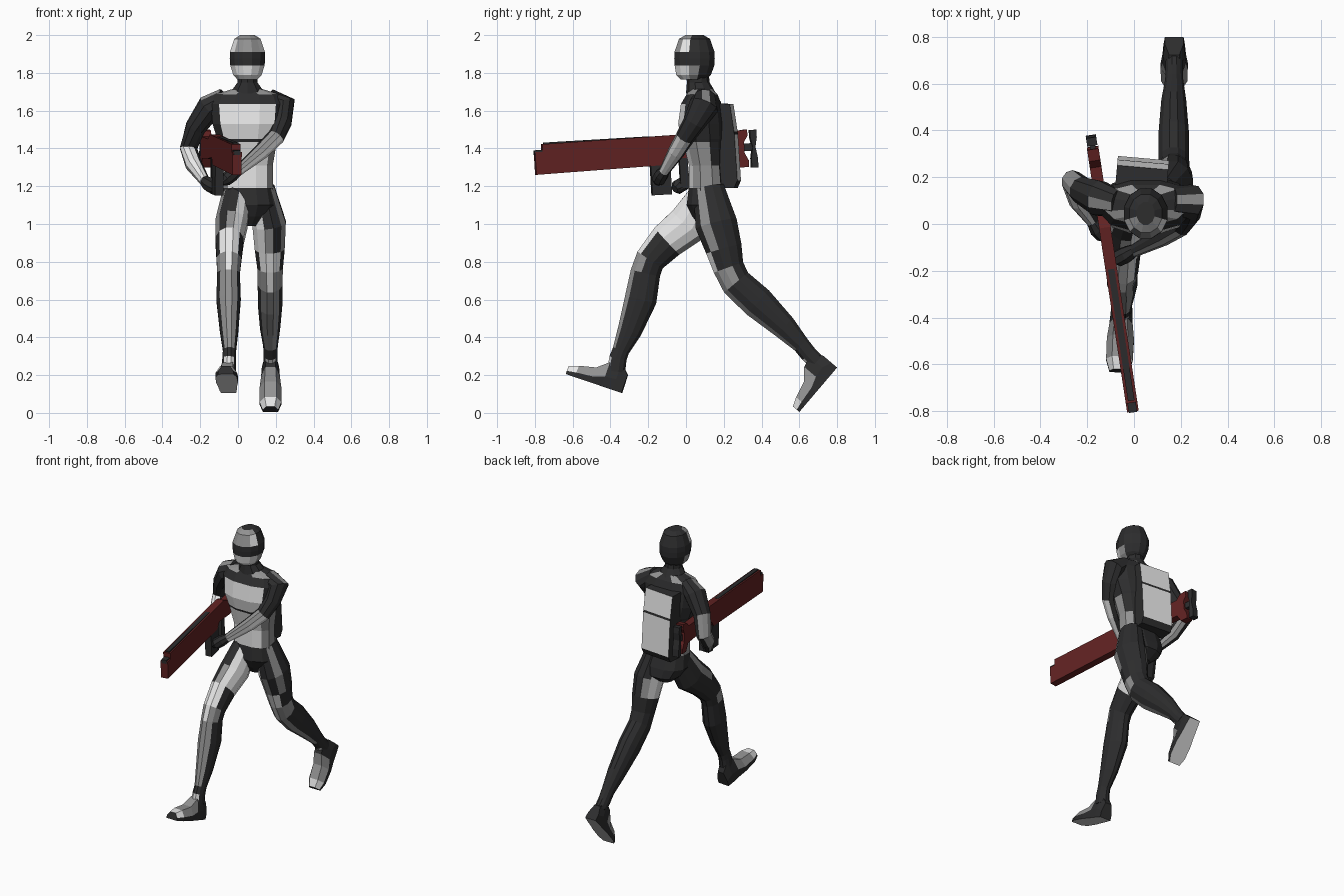
import bpy, bmesh, math
from mathutils import Vector, Matrix

if "Cube" in bpy.data.objects:
    bpy.data.objects.remove(bpy.data.objects["Cube"])

# Flat colours
MATS = []
for name, c in [("dark suit", (0.026, 0.026, 0.027)), ("mid grey panel", (0.29, 0.29, 0.29)),
                ("light plate", (0.80, 0.80, 0.80)), ("dark red", (0.12, 0.016, 0.016))]:
    m = bpy.data.materials.new(name)
    m.diffuse_color = (*c, 1)
    m.use_nodes = True
    m.node_tree.nodes["Principled BSDF"].inputs["Base Color"].default_value = m.diffuse_color
    MATS.append(m)
DARK, MID, LIGHT, RED = range(4)


def finish(name, bm):
    bmesh.ops.recalc_face_normals(bm, faces=bm.faces)
    me = bpy.data.meshes.new(name)
    bm.to_mesh(me)
    bm.free()
    for m in MATS:
        me.materials.append(m)
    ob = bpy.data.objects.new(name, me)
    bpy.context.collection.objects.link(ob)
    return ob


def loft(name, sections, rule, caps=(DARK, DARK)):
    """Skin a list of equal-sized loops; rule(ring, side) gives the colour."""
    bm = bmesh.new()
    rows = [[bm.verts.new(p) for p in s] for s in sections]
    n = len(rows[0])
    for i in range(len(rows) - 1):
        for j in range(n):
            k = (j + 1) % n
            f = bm.faces.new((rows[i][j], rows[i][k], rows[i + 1][k], rows[i + 1][j]))
            f.material_index = rule(i, j)
    for row, c in ((rows[0], caps[0]), (rows[-1], caps[1])):
        bm.faces.new(row).material_index = c
    return finish(name, bm)


def tube(name, rings, rule=lambda i, j: DARK, n=12, flat=False, power=1.0, caps=(DARK, DARK)):
    """Rings of (x, y, z, rx, ry). Sides: 0 = +x, n/4 = front, n/2 = -x when running down."""
    pts = [Vector(r[:3]) for r in rings]
    sections = []
    for i, r in enumerate(rings):
        t = pts[min(i + 1, len(pts) - 1)] - pts[max(i - 1, 0)]
        t = Vector((0, 0, -1)) if flat else t.normalized()
        u = Vector((1, 0, 0))
        u = (u - t * u.dot(t)).normalized()
        v = t.cross(u)
        s = []
        for j in range(n):
            a = 2 * math.pi * (j - 0.5) / n
            c, d = math.cos(a), math.sin(a)
            c = math.copysign(abs(c) ** power, c)
            d = math.copysign(abs(d) ** power, d)
            s.append(pts[i] + u * c * r[3] + v * d * r[4])
        sections.append(s)
    return loft(name, sections, rule, caps)


def prism(name, profile, x0, x1, rule, matrix=Matrix()):
    """Extrude a (y, z) profile along x; rule(edge) colours the rim, rule(-1) the sides."""
    bm = bmesh.new()
    a, b = [[bm.verts.new(matrix @ Vector((x, y, z))) for y, z in profile] for x in (x0, x1)]
    n = len(profile)
    for j in range(n):
        k = (j + 1) % n
        bm.faces.new((a[j], a[k], b[k], b[j])).material_index = rule(j)
    for row in (a, b):
        bm.faces.new(row).material_index = rule(-1)
    return finish(name, bm)


# Helmet: light face, dark visor band and dark back
def head_rule(i, j):
    if i in (2, 3) or j not in (0, 1, 2, 3, 4, 5, 6):
        return DARK
    if i < 2:
        return LIGHT if i == 1 and j in (1, 5) else MID if j in (1, 2, 3, 4, 5) else DARK
    return LIGHT if j in (1, 2, 3, 4, 5) else MID


tube("helmet", [(.05, .045, 2.0, .04, .05), (.05, .045, 1.98, .072, .085), (.05, .045, 1.91, .096, .11),
                (.05, .045, 1.875, .097, .111), (.05, .045, 1.84, .094, .109), (.05, .04, 1.79, .078, .095),
                (.05, .04, 1.765, .055, .07)], head_rule, flat=True)
tube("neck", [(.05, .06, 1.80, .055, .06), (.05, .065, 1.75, .055, .06), (.05, .08, 1.69, .10, .08)],
     n=10, flat=True)


# Torso with chest, belly and flank panels
def torso_rule(i, j):
    plate = j in (2, 3, 4)
    if i in (3, 5, 6) and plate or i == 2 and plate:
        return LIGHT
    if i in (5, 6) and j in (0, 1, 5, 6) or i == 6 and j in (7, 11):
        return MID
    if i == 0 and j in (1, 2, 4, 5, 8, 10):
        return MID
    return DARK


tube("torso", [(.05, .08, 1.715, .08, .06), (.05, .085, 1.685, .18, .085), (.05, .08, 1.635, .20, .11),
               (.05, .08, 1.53, .19, .125), (.05, .09, 1.45, .165, .115), (.05, .09, 1.435, .16, .11),
               (.05, .105, 1.31, .138, .092), (.05, .11, 1.19, .138, .098), (.055, .12, 1.10, .15, .12),
               (.055, .14, 1.04, .11, .11), (.055, .13, .99, .05, .06)],
     torso_rule, flat=True, power=0.82)

# Backpack, turned slightly with the shoulders, with two light back panels
pivot = Matrix.Translation((.05, .1, 0))
turn = pivot @ Matrix.Rotation(math.radians(-5), 4, 'Z') @ pivot.inverted()
prism("backpack", [(.15, 1.64), (.24, 1.635), (.262, 1.49), (.264, 1.475), (.28, 1.23), (.262, 1.19), (.17, 1.19)],
      -.085, .135, lambda e: LIGHT if e in (1, 3) else DARK, turn)


# Legs: side is -1 for the leading leg, +1 for the trailing leg
def leg_rule(side):
    def rule(i, j):
        k = j if side < 0 else (6 - j) % 12     # 0 = inner, 3 = front, 6 = outer
        if i in (0, 1) and k in (0, 1, 2, 11):
            return LIGHT
        if i == 1 and k in (3, 10) or i in (0, 1) and k == 5:
            return MID
        if i == 2:
            return LIGHT if k in (2, 3, 4) else DARK
        if i == 3:
            return LIGHT if k == 3 else MID if k in (1, 2, 4, 5, 6) else DARK
        if i in (4, 5, 6):
            return MID if k in (2, 3, 4) else DARK
        if i == 8 and k in (2, 3, 4):
            return LIGHT
        return DARK
    return rule


tube("leading_leg", [(-.005, .115, 1.18, .075, .08), (-.035, .015, 1.0, .088, .115), (-.045, -.10, .91, .077, .10),
                     (-.048, -.19, .81, .068, .083), (-.05, -.215, .74, .062, .082), (-.05, -.24, .60, .067, .088),
                     (-.047, -.30, .43, .05, .066), (-.045, -.345, .33, .036, .046), (-.047, -.36, .29, .037, .048),
                     (-.05, -.37, .22, .04, .05)], leg_rule(-1))
tube("trailing_leg", [(.125, .12, 1.19, .07, .085), (.165, .16, 1.0, .092, .115), (.168, .20, .87, .082, .10),
                      (.17, .225, .77, .07, .085), (.17, .265, .69, .068, .085), (.17, .38, .585, .067, .09),
                      (.17, .52, .455, .055, .068), (.172, .61, .36, .04, .047), (.172, .65, .31, .038, .046),
                      (.172, .69, .27, .038, .046)], leg_rule(1))


# Feet: stations of (distance from heel, half width, height), light soles
def foot(name, x, heel, toe, turn):
    h = Vector((x, *heel))
    d = Vector((turn, toe[0] - heel[0], toe[1] - heel[1]))
    size = d.length
    d.normalize()
    side = Vector((1, 0, 0))
    side = (side - d * side.dot(d)).normalized()
    up = side.cross(d)
    if up.z < 0:
        up.negate()
    secs = []
    for a, w, t in [(0, .04, .10), (.05, .046, .15), (.11, .05, .135), (.17, .058, .085),
                    (.26, .057, .064), (size, .04, .045)]:
        secs.append([h + d * a + side * w * p + up * t * q for p, q in
                     ((-1, 0), (1, 0), (1, .4), (.55, 1), (-.55, 1), (-1, .4))])

    def rule(i, j):
        if j == 0:
            return LIGHT
        if i == 4 and j in (2, 3, 4):
            return LIGHT
        return MID if j in (2, 3, 4) and i in (2, 3) else DARK
    loft(name, secs, rule, (DARK, DARK))


foot("leading_foot", -.05, (-.34, .105), (-.635, .205), -.015)
foot("trailing_foot", .172, (.80, .24), (.60, .005), 0)


# Arms and hands
def right_rule(i, j):
    if i in (3, 4):
        return LIGHT if j in (2, 3, 4) else MID if j in (5, 6, 8, 9) else DARK
    return MID if i == 2 and j in (5, 6, 7) or i == 0 and j == 5 else DARK


def left_rule(i, j):
    if i in (3, 4):
        return LIGHT if j in (0, 1, 9) else MID if j in (2, 3) else DARK
    return MID if i == 0 and j == 0 else DARK


tube("right_arm", [(-.07, .09, 1.67, .05, .06), (-.15, .11, 1.62, .068, .08), (-.225, .145, 1.51, .056, .06),
                   (-.262, .18, 1.40, .048, .052), (-.235, .10, 1.315, .045, .048), (-.175, .01, 1.225, .028, .028)],
     right_rule, n=10)
tube("right_hand", [(-.18, .015, 1.23, .026, .028), (-.155, -.02, 1.21, .038, .04), (-.13, -.045, 1.195, .036, .04),
                    (-.115, -.06, 1.185, .02, .022)], n=8)
tube("left_arm", [(.16, .10, 1.67, .05, .06), (.24, .095, 1.625, .068, .08), (.23, .045, 1.54, .056, .06),
                  (.20, -.005, 1.46, .046, .05), (.125, -.05, 1.385, .042, .045), (.0, -.115, 1.28, .027, .028)],
     left_rule, n=10)
tube("left_hand", [(.005, -.11, 1.285, .026, .028), (-.03, -.13, 1.26, .035, .038), (-.065, -.145, 1.235, .035, .038),
                   (-.085, -.15, 1.22, .02, .022)], n=8)

# Rifle frame: y runs from muzzle to butt, z is up
muzzle, butt = Vector((-.005, -.80, 1.34)), Vector((-.185, .38, 1.41))
along = (butt - muzzle).normalized()
across = along.cross(Vector((0, 0, 1))).normalized()
up = across.cross(along)
G = Matrix((across, along, up)).transposed().to_4x4()
G.translation = muzzle

prism("rifle_body", [(0, -.08), (.60, -.07), (.70, -.068), (.73, -.03), (.86, -.045), (1.06, -.055), (1.09, -.105),
                     (1.14, -.105), (1.14, -.07), (1.12, -.03), (1.12, .03), (1.14, .06), (1.14, .095), (1.09, .09),
                     (1.06, .06), (.86, .06), (.80, .088), (.04, .08), (.04, .04), (0, .04)],
      -.025, .025, lambda e: RED, G)


def rifle_box(name, y0, y1, z0, z1, w):
    prism(name, [(y0, z0), (y1, z0), (y1, z1), (y0, z1)], -w, w, lambda e: DARK, G)


rifle_box("rifle_top_rail", .05, .62, .078, .088, .014)
rifle_box("front_sight", -.003, .05, .025, .05, .018)
rifle_box("magazine", .615, .72, -.225, -.06, .022)
rifle_box("trigger_grip", .77, .815, -.20, -.03, .018)
rifle_box("butt_rod", 1.11, 1.17, -.02, .02, .012)
prism("butt_plate", [(1.155, -.11), (1.19, -.11), (1.19, -.06), (1.18, 0), (1.19, .05), (1.19, .09), (1.155, .09),
                     (1.155, .05), (1.165, 0), (1.155, -.06)], -.022, .022, lambda e: DARK, G)
